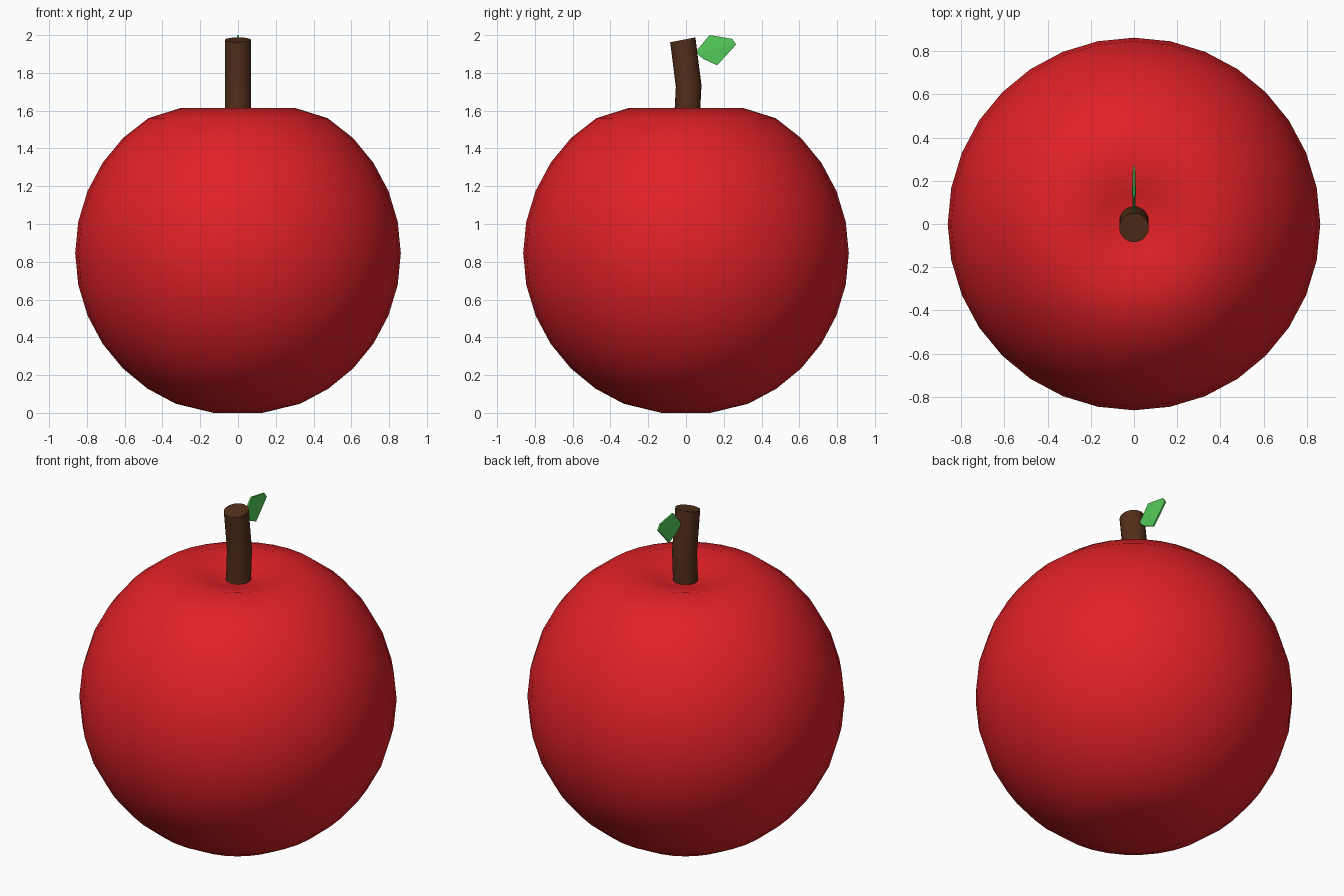
import bpy, bmesh
from math import sin, cos, pi, radians
from mathutils import Vector

if "Cube" in bpy.data.objects:
    bpy.data.objects.remove(bpy.data.objects["Cube"])


def material(name, color):
    m = bpy.data.materials.new(name)
    m.diffuse_color = (*color, 1)
    m.use_nodes = True
    m.node_tree.nodes["Principled BSDF"].inputs["Base Color"].default_value = m.diffuse_color
    return m


def make_object(name, bm, mat, smooth_angle=None):
    bmesh.ops.recalc_face_normals(bm, faces=bm.faces)
    me = bpy.data.meshes.new(name)
    bm.to_mesh(me)
    bm.free()
    ob = bpy.data.objects.new(name, me)
    bpy.context.collection.objects.link(ob)
    me.materials.append(mat)
    if smooth_angle:
        bpy.ops.object.select_all(action='DESELECT')
        ob.select_set(True)
        bpy.context.view_layer.objects.active = ob
        bpy.ops.object.shade_smooth_by_angle(angle=radians(smooth_angle))
    return ob


def bridge(bm, a, b):
    for i in range(len(a)):
        j = (i + 1) % len(a)
        bm.faces.new((a[i], a[j], b[j], b[i]))


def fan(bm, ring, center):
    for i in range(len(ring)):
        bm.faces.new((ring[i], ring[(i + 1) % len(ring)], center))


red = material("red_skin", (0.75, 0.015, 0.02))
brown = material("brown_bark", (0.085, 0.028, 0.01))
green = material("leaf_green", (0.09, 0.6, 0.1))

# Apple body: sphere rings with the poles pushed in
SEG, R, CZ = 32, 0.862, 0.845
profile = [(0.13, 0.0)]
profile += [(R * sin(k * pi / 16), CZ - R * cos(k * pi / 16)) for k in range(2, 14)]
profile += [(0.475, 1.56), (0.30, 1.615), (0.15, 1.575)]
profile.pop(-4) if abs(profile[-4][0] - 0.475) < 0.02 else None
bm = bmesh.new()
rings = [[bm.verts.new((r * cos(2 * pi * i / SEG), r * sin(2 * pi * i / SEG), z))
          for i in range(SEG)] for r, z in profile]
for a, b in zip(rings, rings[1:]):
    bridge(bm, a, b)
fan(bm, rings[0], bm.verts.new((0, 0, 0.02)))
fan(bm, rings[-1], bm.verts.new((0, 0, 1.54)))
make_object("apple_body", bm, red, 80)

# Stem: round tube bent towards the front
path = [((0, 0.002, 1.5), 0), ((0, 0.014, 1.73), 4), ((0, -0.017, 1.975), 11)]
bm = bmesh.new()
rings = []
for c, tilt in path:
    t = radians(tilt)
    u, v = Vector((1, 0, 0)), Vector((0, cos(t), sin(t)))
    rings.append([bm.verts.new(Vector(c) + 0.068 * (u * cos(2 * pi * i / SEG) + v * sin(2 * pi * i / SEG)))
                  for i in range(SEG)])
for a, b in zip(rings, rings[1:]):
    bridge(bm, a, b)
bm.faces.new(rings[0])
bm.faces.new(rings[-1])
make_object("stem", bm, brown, 30)

# Leaf: thin faceted outline with a raised midrib on both sides
outline = [(0.05, 1.91), (0.125, 2.0), (0.245, 1.98), (0.266, 1.95), (0.165, 1.84), (0.09, 1.875)]
bm = bmesh.new()
sides = []
for s in (-1, 1):
    ring = [bm.verts.new((s * 0.005, y, z)) for y, z in outline]
    fan(bm, ring, bm.verts.new((s * 0.009, 0.15, 1.925)))
    sides.append(ring)
bridge(bm, *sides)
make_object("leaf", bm, green)
